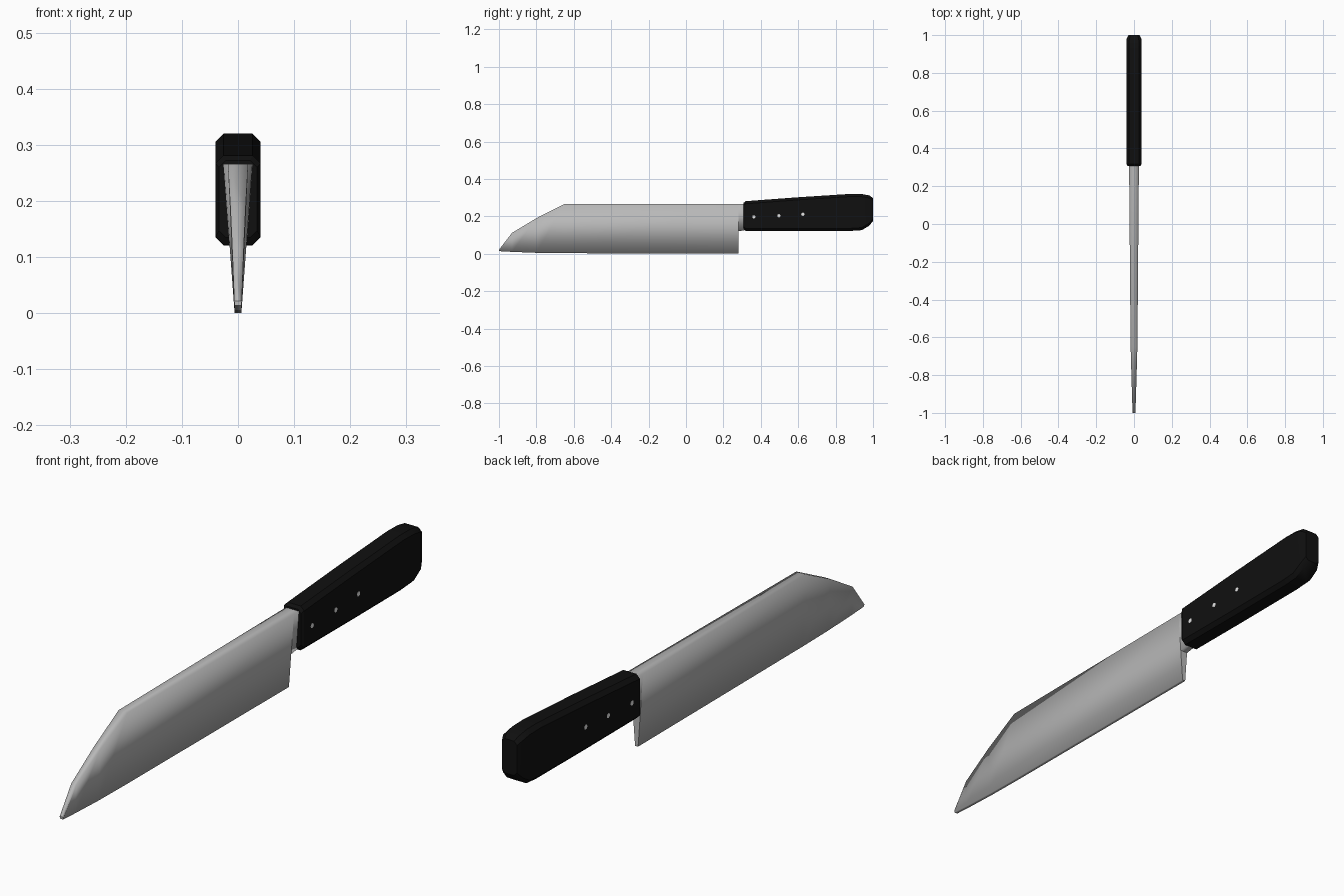
import bpy, bmesh, math
from mathutils import Matrix

if "Cube" in bpy.data.objects:
    bpy.data.objects.remove(bpy.data.objects["Cube"])


def material(name, rgb):
    m = bpy.data.materials.new(name)
    m.diffuse_color = (*rgb, 1)
    m.use_nodes = True
    m.node_tree.nodes["Principled BSDF"].inputs["Base Color"].default_value = m.diffuse_color
    return m


steel = material("steel grey", (0.48, 0.48, 0.48))
black = material("handle black", (0.005, 0.005, 0.005))
rivet_mat = material("rivet light grey", (0.8, 0.8, 0.8))


def finish(bm, name, mat):
    bmesh.ops.recalc_face_normals(bm, faces=bm.faces)
    me = bpy.data.meshes.new(name)
    bm.to_mesh(me)
    bm.free()
    me.materials.append(mat)
    ob = bpy.data.objects.new(name, me)
    bpy.context.collection.objects.link(ob)
    return ob


def loft(name, rings, mat):
    """Skin a list of equal-length point rings, smooth sides and flat caps."""
    bm = bmesh.new()
    vs = [[bm.verts.new(p) for p in r] for r in rings]
    n = len(vs[0])
    for a, b in zip(vs, vs[1:]):
        for i in range(n):
            j = (i + 1) % n
            bm.faces.new((a[i], a[j], b[j], b[i])).smooth = True
    bm.faces.new(vs[0])
    bm.faces.new(vs[-1])
    return finish(bm, name, mat)


def wedge(y, zb, zt):
    """Blade cross-section: thick spine, thin cutting edge, thinner to the tip."""
    def half(z):
        top = 0.018 + 0.008 * (y + 0.65) / 0.96
        return 0.006 + (top - 0.006) * z / 0.266
    b, t = half(zb), half(zt)
    return [(-b, y, zb), (b, y, zb), (t, y, zt), (-t, y, zt)]


def octagon(y, zb, zt, w, c):
    """Handle cross-section: rectangle with chamfered corners."""
    return [(-w + c, y, zb), (w - c, y, zb), (w, y, zb + c), (w, y, zt - c),
            (w - c, y, zt), (-w + c, y, zt), (-w, y, zt - c), (-w, y, zb + c)]


# blade, with a straight spine and clipped tip
blade = [(-1, 0.014, 0.022), (-0.93, 0.010, 0.112), (-0.8, 0.005, 0.19),
         (-0.65, 0.003, 0.266), (0.28, 0, 0.266)]
loft("blade", [wedge(*s) for s in blade], steel)

# narrow neck of the blade running into the handle
loft("blade_neck", [wedge(0.28, 0.12, 0.266), wedge(0.34, 0.13, 0.266)], steel)

# handle, swelling toward the rounded butt
handle = [(0.308, 0.135, 0.272, 0.034, 0.012), (0.318, 0.122, 0.281, 0.040, 0.014),
          (0.60, 0.121, 0.302, 0.040, 0.014), (0.88, 0.122, 0.320, 0.040, 0.014),
          (0.94, 0.126, 0.319, 0.040, 0.014), (0.98, 0.150, 0.312, 0.039, 0.014),
          (1.0, 0.175, 0.298, 0.030, 0.012)]
grip = loft("handle", [octagon(*s) for s in handle], black)
bpy.context.view_layer.objects.active = grip
grip.select_set(True)
bpy.ops.object.shade_smooth_by_angle(angle=math.radians(30))

# three rivets through the handle
for i, (y, z) in enumerate([(0.363, 0.197), (0.497, 0.203), (0.625, 0.211)]):
    bm = bmesh.new()
    bmesh.ops.create_cone(
        bm, cap_ends=True, segments=8, radius1=0.009, radius2=0.009, depth=0.081,
        matrix=Matrix.Translation((0, y, z)) @ Matrix.Rotation(math.pi / 2, 4, 'Y'))
    finish(bm, f"rivet_{i + 1}", rivet_mat)
